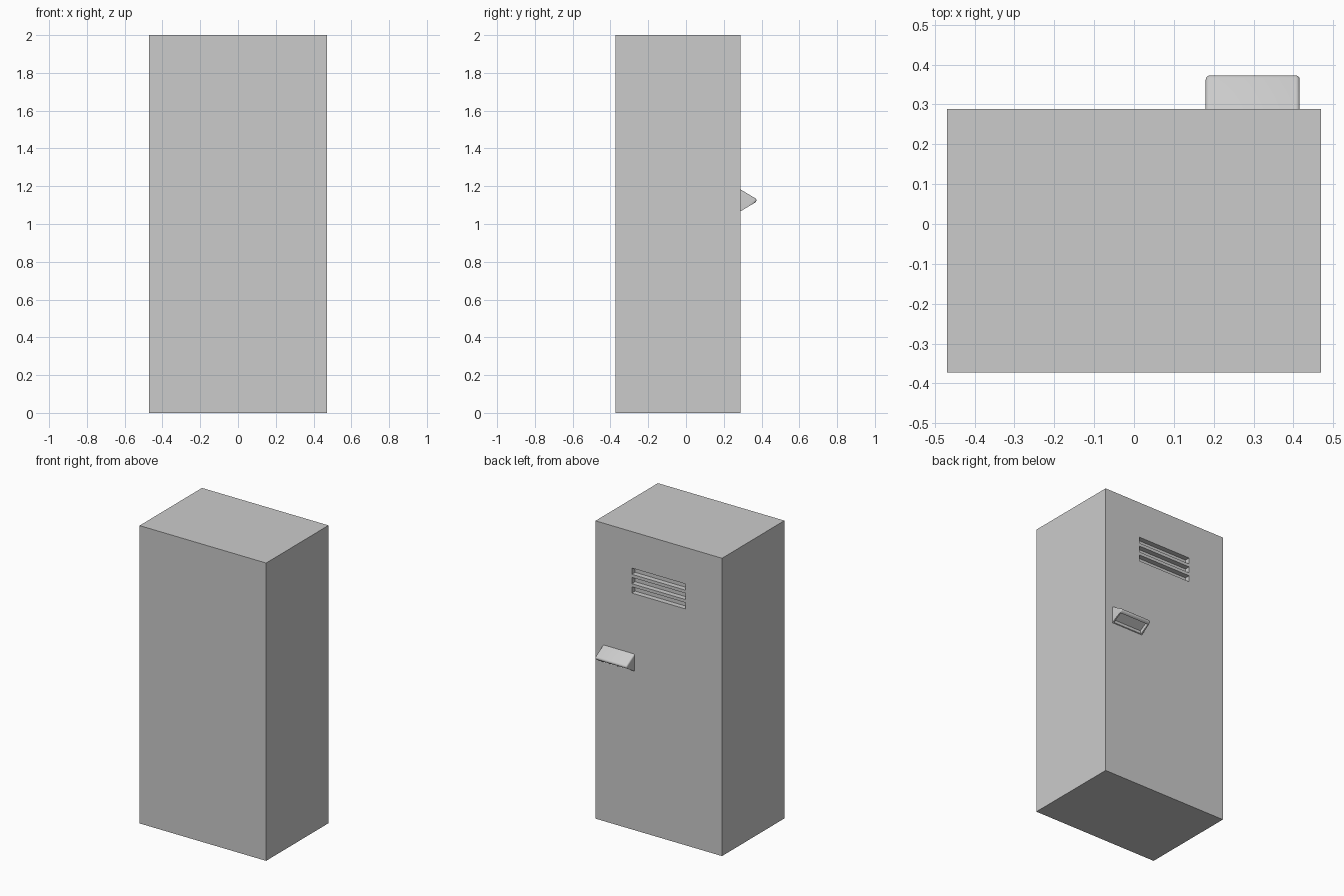
import bpy, bmesh
from math import sin, cos, radians

if "Cube" in bpy.data.objects:
    bpy.data.objects.remove(bpy.data.objects["Cube"])

BACK, DOOR = -0.373, 0.289


def add_object(name, bm):
    bmesh.ops.recalc_face_normals(bm, faces=bm.faces)
    mesh = bpy.data.meshes.new(name)
    bm.to_mesh(mesh)
    bm.free()
    ob = bpy.data.objects.new(name, mesh)
    bpy.context.collection.objects.link(ob)
    return ob


def add_box(bm, lo, hi):
    verts = bmesh.ops.create_cube(bm, size=1)["verts"]
    for v in verts:
        v.co = [(a + b) / 2 + c * (b - a) for a, b, c in zip(lo, hi, v.co)]


def activate(ob):
    bpy.ops.object.select_all(action='DESELECT')
    ob.select_set(True)
    bpy.context.view_layer.objects.active = ob


# locker body
bm = bmesh.new()
add_box(bm, (-0.47, BACK, 0), (0.47, DOOR, 2))
body = add_object("locker_body", bm)

# three recessed vent slots in the door
bm = bmesh.new()
for i in range(3):
    top = 1.755 - i * 0.063
    add_box(bm, (-0.2, DOOR - 0.035, top - 0.042), (0.2, DOOR + 0.05, top))
cutter = add_object("vent_cutter", bm)
cutter.hide_render = True
mod = body.modifiers.new("vents", 'BOOLEAN')
mod.operation = 'DIFFERENCE'
mod.solver = 'EXACT'
mod.object = cutter
activate(body)
bpy.ops.object.modifier_apply(modifier=mod.name)
bpy.data.objects.remove(cutter)

# wedge handle: triangular profile with a rounded nose, swept along x
X0, X1, Z, R, HALF = 0.18, 0.416, 1.125, 0.013, 0.06
nose = 0.373 - R
arc = [radians(a) for a in (60, 36, 12, -12, -36, -60)]
profile = [(DOOR - 0.004, Z + HALF)]
profile += [(nose + R * cos(a), Z + R * sin(a)) for a in arc]
profile += [(DOOR - 0.004, Z - HALF)]
n = len(profile)
bm = bmesh.new()
ends = [[bm.verts.new((x, y, z)) for y, z in profile] for x in (X0, X1)]
for end in ends:
    bm.faces.new(end)
sides = [bm.faces.new((ends[0][i], ends[0][(i + 1) % n],
                       ends[1][(i + 1) % n], ends[1][i])) for i in range(n)]
bmesh.ops.recalc_face_normals(bm, faces=bm.faces)

# finger recess on the underside
under = sides[n - 2]
bmesh.ops.inset_region(bm, faces=[under], thickness=0.014)
bmesh.ops.inset_region(bm, faces=[under], thickness=0.003, depth=-0.022)


# soften the end edges over the top and nose
def is_end_edge(e):
    a, b = (v.co for v in e.verts)
    on_end = any(abs(a.x - x) < 1e-4 and abs(b.x - x) < 1e-4 for x in (X0, X1))
    return on_end and max(a.y, b.y) > DOOR + 0.01 and (a.z + b.z) / 2 > Z - R


bmesh.ops.bevel(bm, geom=[e for e in bm.edges if is_end_edge(e)], offset=0.01,
                segments=4, profile=0.5, affect='EDGES', clamp_overlap=False)
handle = add_object("door_handle", bm)
activate(handle)
bpy.ops.object.shade_smooth_by_angle(angle=radians(35))
